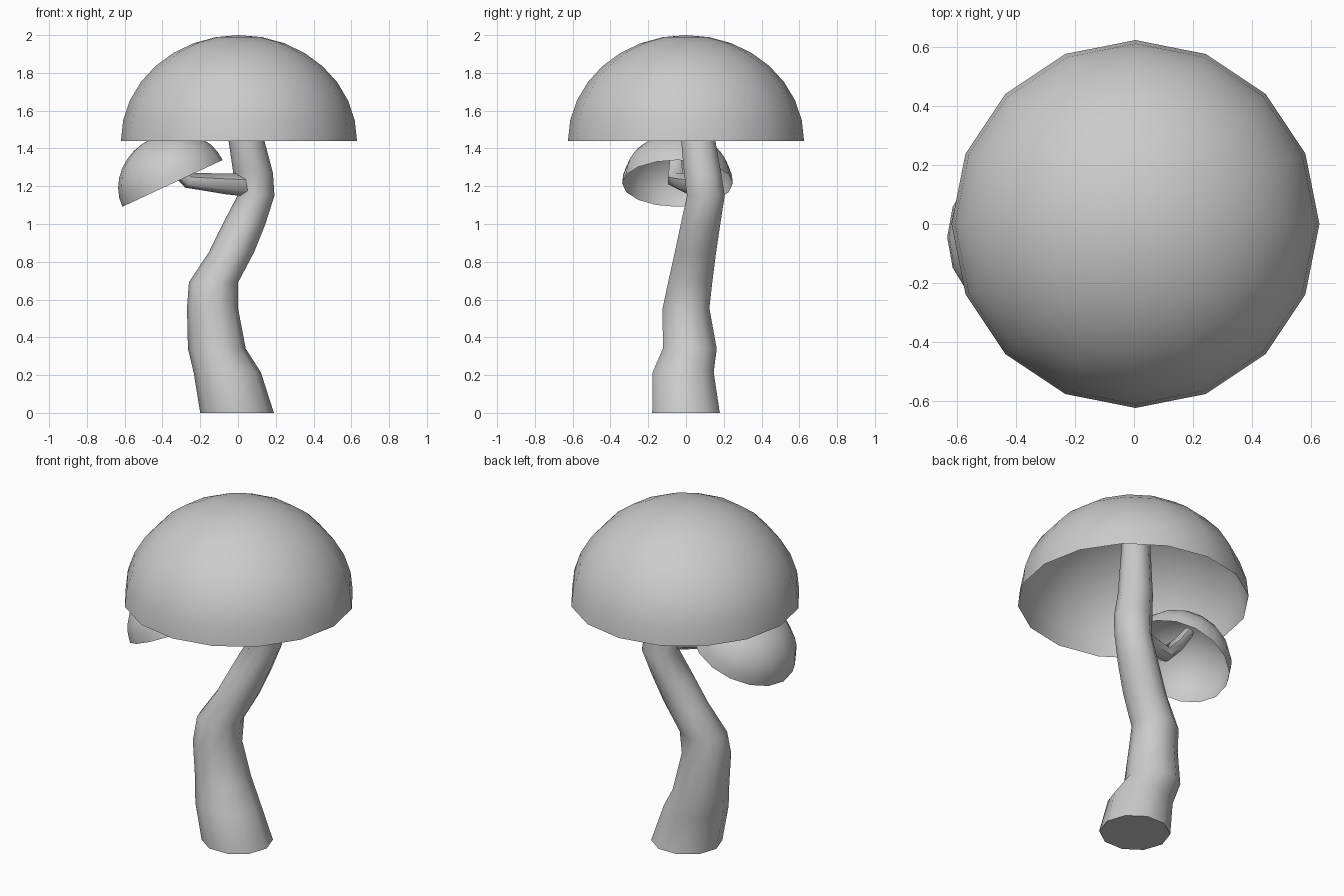
import bpy, bmesh, math
from mathutils import Vector, Matrix

if "Cube" in bpy.data.objects:
    bpy.data.objects.remove(bpy.data.objects["Cube"])


def finish(name, bm, angle=60):
    bmesh.ops.recalc_face_normals(bm, faces=bm.faces)
    me = bpy.data.meshes.new(name)
    bm.to_mesh(me)
    bm.free()
    ob = bpy.data.objects.new(name, me)
    bpy.context.collection.objects.link(ob)
    bpy.ops.object.select_all(action='DESELECT')
    ob.select_set(True)
    bpy.context.view_layer.objects.active = ob
    bpy.ops.object.shade_smooth_by_angle(angle=math.radians(angle))
    return ob


def bridge(bm, a, b):
    n = len(a)
    for i in range(n):
        j = (i + 1) % n
        bm.faces.new((a[i], a[j], b[j], b[i]))


def dome(name, radius, height, sides, rings, matrix):
    """Open hollow half-ellipsoid with its rim at local z = 0."""
    bm = bmesh.new()
    prev = None
    for k in range(rings):
        t = math.pi / 2 * k / rings
        r, z = radius * math.cos(t), height * math.sin(t)
        ring = [bm.verts.new((r * math.cos(math.tau * i / sides),
                              r * math.sin(math.tau * i / sides), z))
                for i in range(sides)]
        if prev:
            bridge(bm, prev, ring)
        prev = ring
    top = bm.verts.new((0, 0, height))
    for i in range(sides):
        bm.faces.new((prev[i], prev[(i + 1) % sides], top))
    bm.transform(matrix)
    return finish(name, bm)


def tube(name, stations, sides, axis=None):
    """Closed tube; stations are (x, y, z, rx, ry), rings level or along the path."""
    bm = bmesh.new()
    pts = [Vector(s[:3]) for s in stations]
    rings = []
    for k, s in enumerate(stations):
        u, v = Vector((1, 0, 0)), Vector((0, 1, 0))
        if axis:
            d = (pts[min(k + 1, len(pts) - 1)] - pts[max(k - 1, 0)]).normalized()
            u = Vector(axis).cross(d).normalized()
            v = d.cross(u)
        rings.append([bm.verts.new(pts[k] + u * s[3] * math.cos(math.tau * i / sides)
                                   + v * s[4] * math.sin(math.tau * i / sides))
                      for i in range(sides)])
    for a, b in zip(rings, rings[1:]):
        bridge(bm, a, b)
    bm.faces.new(rings[0])
    bm.faces.new(rings[-1])
    return finish(name, bm)


# Crooked main stalk, running up inside the cap
tube("stalk", [
    (-0.005, 0.0, 0.0, 0.195, 0.188),
    (-0.057, -0.015, 0.215, 0.178, 0.17),
    (-0.112, 0.02, 0.34, 0.153, 0.15),
    (-0.135, 0.0, 0.555, 0.135, 0.13),
    (-0.13, 0.022, 0.69, 0.13, 0.123),
    (-0.035, 0.05, 0.85, 0.12, 0.115),
    (0.032, 0.077, 1.0, 0.113, 0.11),
    (0.095, 0.105, 1.15, 0.098, 0.105),
    (0.08, 0.088, 1.27, 0.105, 0.103),
    (0.045, 0.065, 1.44, 0.095, 0.095),
    (0.0, 0.02, 1.92, 0.07, 0.07),
], 10)

# Large cap
dome("large_cap", 0.625, 0.56, 16, 8, Matrix.Translation((0.005, 0, 1.44)))

# Side branch bending up into the small cap
tube("branch", [
    (0.06, 0.07, 1.205, 0.06, 0.06),
    (-0.06, 0.01, 1.212, 0.055, 0.055),
    (-0.265, -0.055, 1.232, 0.042, 0.046),
    (-0.36, -0.055, 1.33, 0.036, 0.036),
    (-0.43, -0.05, 1.43, 0.03, 0.03),
], 6, axis=(0, 1, 0))

# Small tilted cap
dome("small_cap", 0.293, 0.262, 16, 8,
     Matrix.Translation((-0.347, -0.045, 1.215)) @ Matrix.Rotation(math.radians(-25), 4, 'Y'))
